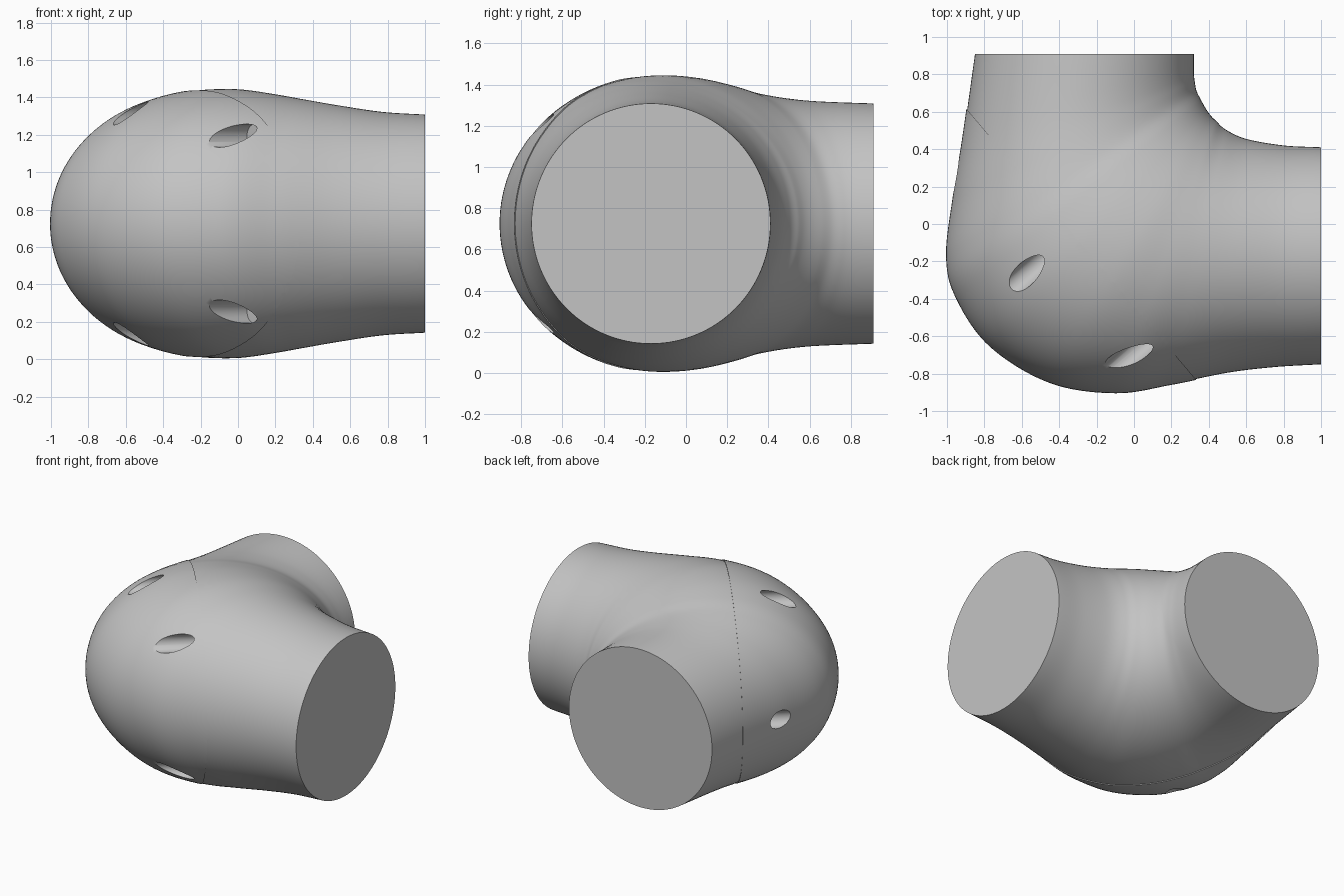
import bpy
import bmesh
import math
from mathutils import Vector, Matrix

default_cube = bpy.data.objects.get("Cube")
if default_cube:
    bpy.data.objects.remove(default_cube, do_unlink=True)

MID_HEIGHT = 0.725
AXIS = Vector((-0.763, -0.647, 0)).normalized()    # direction the cap points
SIDE = Vector((-AXIS.y, AXIS.x, 0))                # across the cap
SEAM = 0.285                                       # seam position along AXIS
CAP_LIP = 0.005
RING_STEPS = 128
SPAN_STEPS = 10

# Upright sections around the bend: outer x, outer y, inner x, inner y, half height
SECTIONS = [
    (1, -.75, 1, .41, .583),
    (.75, -.765, .8, .42, .597),
    (.5, -.795, .6, .455, .63),
    (.2, -.855, .49, .505, .665),
    (-.1, -.9, .44, .55, .695),
    (-.45, -.845, .41, .58, .719),
    (-.77, -.65, .385, .615, .712),
    (-.95, -.39, .36, .66, .68),
    (-1, -.17, .335, .71, .643),
    (-.965, .14, .325, .76, .612),
    (-.915, .45, .32, .81, .594),
    (-.85, .91, .32, .91, .583),
]


def make_material(name, colour):
    material = bpy.data.materials.new(name)
    material.use_nodes = True
    material.diffuse_color = colour
    shader = next(n for n in material.node_tree.nodes if n.type == "BSDF_PRINCIPLED")
    shader.inputs["Base Color"].default_value = colour
    return material


def spline(a, b, c, d, t):
    """Smooth value between b and c."""
    return b + t / 2 * (c - a + t * (2 * a - 5 * b + 4 * c - d
                                     + t * (3 * (b - c) + d - a)))


def smooth_sections():
    first = [2 * p - q for p, q in zip(SECTIONS[0], SECTIONS[1])]
    last = [2 * p - q for p, q in zip(SECTIONS[-1], SECTIONS[-2])]
    rows = [first, *SECTIONS, last]
    for i in range(len(SECTIONS) - 1):
        for step in range(SPAN_STEPS):
            t = step / SPAN_STEPS
            yield [spline(*values, t) for values in zip(*rows[i:i + 4])]
    yield SECTIONS[-1]


def bent_solid():
    """Sweep elliptical sections round the bend and close both ends."""
    bm = bmesh.new()
    rings = []
    for ox, oy, ix, iy, height in smooth_sections():
        outer = Vector((ox, oy, MID_HEIGHT))
        inner = Vector((ix, iy, MID_HEIGHT))
        centre = (outer + inner) / 2
        ring = []
        for k in range(RING_STEPS):
            angle = math.tau * k / RING_STEPS
            point = centre + (outer - centre) * math.cos(angle)
            point.z += height * math.sin(angle)
            ring.append(bm.verts.new(point))
        rings.append(ring)
    for ring, following in zip(rings, rings[1:]):
        for k in range(RING_STEPS):
            n = (k + 1) % RING_STEPS
            bm.faces.new((ring[k], ring[n], following[n], following[k]))
    bm.faces.new(rings[0])
    bm.faces.new(rings[-1])
    bmesh.ops.recalc_face_normals(bm, faces=bm.faces)
    return bm


def half_solid(name, keep_cap):
    """One side of the seam, closed with a flat face."""
    bm = bent_solid()
    if keep_cap:
        bm.normal_update()
        for vert in bm.verts:
            vert.co += vert.normal * CAP_LIP
    cut = bmesh.ops.bisect_plane(
        bm, geom=bm.verts[:] + bm.edges[:] + bm.faces[:],
        plane_co=AXIS * SEAM, plane_no=AXIS,
        clear_inner=keep_cap, clear_outer=not keep_cap)
    rim = [e for e in cut["geom_cut"] if isinstance(e, bmesh.types.BMEdge)]
    bmesh.ops.contextual_create(bm, geom=rim)
    bmesh.ops.recalc_face_normals(bm, faces=bm.faces)
    return add_object(name, bm)


def add_object(name, bm):
    mesh = bpy.data.meshes.new(name)
    bm.to_mesh(mesh)
    bm.free()
    obj = bpy.data.objects.new(name, mesh)
    bpy.context.collection.objects.link(obj)
    return obj


def hole_cutter(across, rise):
    """Round bar parallel to the cap axis, ending just above the seam."""
    start, length, radius = SEAM + 0.04, 1.2, 0.062
    bm = bmesh.new()
    bmesh.ops.create_cone(bm, cap_ends=True, segments=48, radius1=radius,
                          radius2=radius, depth=length)
    centre = SIDE * across + AXIS * (start + length / 2)
    centre.z = MID_HEIGHT + rise
    turn = AXIS.to_track_quat("Z", "Y").to_matrix().to_4x4()
    bmesh.ops.transform(bm, matrix=Matrix.Translation(centre) @ turn, verts=bm.verts)
    cutter = add_object("hole_cutter", bm)
    cutter.hide_render = True
    return cutter


def finish(obj, material):
    obj.data.materials.clear()
    obj.data.materials.append(material)
    bpy.ops.object.select_all(action="DESELECT")
    obj.select_set(True)
    bpy.context.view_layer.objects.active = obj
    bpy.ops.object.shade_smooth_by_angle(angle=math.radians(35))


# Two-armed elbow body and its domed cap
elbow_body = half_solid("elbow_body", False)
dome_cap = half_solid("dome_cap", True)

# Five blind bolt holes in the cap, mirrored above and below the middle
holes = [(-0.81, 0)]
for sign in (1, -1):
    holes += [(-0.17, sign * 0.59), (0.52, sign * 0.47)]
cutters = [hole_cutter(across, rise) for across, rise in holes]
for cutter in cutters:
    boolean = dome_cap.modifiers.new("bolt_hole", "BOOLEAN")
    boolean.operation = "DIFFERENCE"
    boolean.solver = "EXACT"
    boolean.object = cutter
evaluated = dome_cap.evaluated_get(bpy.context.evaluated_depsgraph_get())
dome_cap.data = bpy.data.meshes.new_from_object(evaluated)
dome_cap.modifiers.clear()
for cutter in cutters:
    bpy.data.objects.remove(cutter, do_unlink=True)

grey = make_material("plain_grey", (0.55, 0.55, 0.55, 1))
for part in (elbow_body, dome_cap):
    finish(part, grey)
